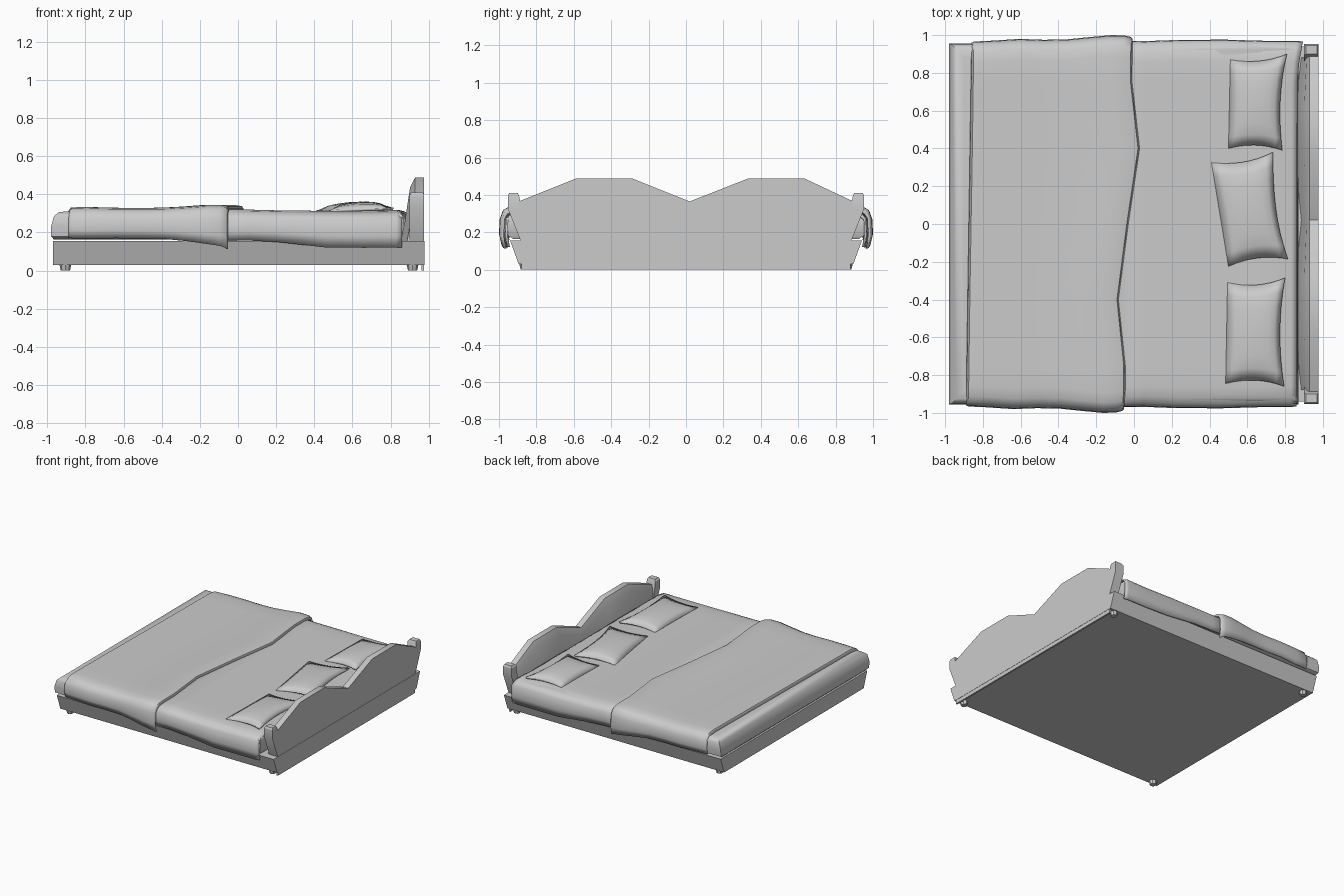
import bpy, bmesh, math

if "Cube" in bpy.data.objects:
    bpy.data.objects.remove(bpy.data.objects["Cube"])


def build(name, verts, faces, smooth=None):
    me = bpy.data.meshes.new(name)
    me.from_pydata(verts, [], faces)
    ob = bpy.data.objects.new(name, me)
    bpy.context.collection.objects.link(ob)
    bpy.ops.object.select_all(action='DESELECT')
    bpy.context.view_layer.objects.active = ob
    ob.select_set(True)
    if smooth:
        bpy.ops.object.shade_smooth_by_angle(angle=math.radians(smooth))
    return ob


def loft(name, rings, smooth=None):
    """Closed solid through rings of equal length, capped at both ends."""
    n = len(rings[0])
    verts = [v for r in rings for v in r]
    faces = [(i*n+j, i*n+(j+1) % n, (i+1)*n+(j+1) % n, (i+1)*n+j)
             for i in range(len(rings)-1) for j in range(n)]
    faces += [tuple(range(n))[::-1], tuple(range(len(verts)-n, len(verts)))]
    ob = build(name, verts, faces, smooth)
    bm = bmesh.new()
    bm.from_mesh(ob.data)
    bmesh.ops.recalc_face_normals(bm, faces=bm.faces)
    bm.to_mesh(ob.data)
    bm.free()
    return ob


def grid(name, rows, thick, smooth=45):
    """Open cloth surface, rows along x and columns along y."""
    n = len(rows[0])
    verts = [v for r in rows for v in r]
    faces = [(i*n+j, (i+1)*n+j, (i+1)*n+j+1, i*n+j+1)
             for i in range(len(rows)-1) for j in range(n-1)]
    ob = build(name, verts, faces, smooth)
    m = ob.modifiers.new("thickness", 'SOLIDIFY')
    m.thickness, m.offset = thick, -1
    return ob


def rect(x0, x1, y0, y1, z):
    return [(x0, y0, z), (x1, y0, z), (x1, y1, z), (x0, y1, z)]


def interp(pts, t):
    for (a, va), (b, vb) in zip(pts, pts[1:]):
        if t <= b:
            return va + (vb-va)*max(0, t-a)/(b-a)
    return pts[-1][1]


# Base frame with tapered sides, and the low rail under the head end
loft("base_frame", [rect(-.97, .978, -.895, .895, .03),
                    rect(-.97, .978, -.94, .94, .155)])
loft("head_rail", [rect(.962, .976, -.88, .88, 0), rect(.962, .976, -.88, .88, .03)])

# Feet
for x in (-.905, .915):
    for y in (-.86, .86):
        loft("foot", [[(x+r*math.cos(a*math.pi/4), y+r*math.sin(a*math.pi/4), z)
                       for a in range(8)] for r, z in ((.024, 0), (.032, .035))], 40)

# Headboard: two padded panels with angled tops, each a row of side sections
PANEL = [(-.895, .365, .03), (-.59, .487, 0), (-.285, .487, 0), (.02, .365, .03),
         (.33, .487, 0), (.635, .487, 0), (.895, .365, .03)]
rings = []
for y, top, inset in PANEL:
    yb = max(-.88, min(.88, y))
    rings.append([(.976, yb, .15), (.976, y, top), (.928, y, top),
                  (.902+inset*.4, y, top-.05), (.872+inset, yb, .24),
                  (.855+inset, yb, .15)])
loft("headboard", rings, 35)

# Headboard posts, leaning outwards
for s in (-1, 1):
    loft("headboard_post", [rect(.90, .976, s*.84, s*.882, .15),
                            rect(.90, .976, s*.88, s*.952, .325),
                            rect(.90, .976, s*.892, s*.952, .395),
                            rect(.91, .97, s*.90, s*.945, .41)], 25)

# Mattress: rounded block
loft("mattress", [rect(-.965, .85, -.92, .92, .163),
                  rect(-.98, .86, -.95, .95, .18),
                  rect(-.98, .87, -.955, .955, .23),
                  rect(-.965, .865, -.95, .95, .285),
                  rect(-.94, .85, -.925, .925, .306),
                  rect(-.90, .82, -.88, .88, .311)], 50)


def drape(name, stations, start, end, thick):
    """Cloth over the bed. Station: position 0-1, top z, half width, hem z."""
    rows = []
    for t, top, out, hem in stations:
        half = [(out-.012, hem), (out, hem+.4*(.27-hem)), (out-.004, .27),
                (out-.022, top-.024), (out-.055, top-.007), (out-.11, top),
                (.75, top), (.4, top), (.2, top)]
        sec = [(-y, z) for y, z in half] + [(0, top)] + half[::-1]
        rows.append([(interp(start, y)*(1-t) + interp(end, y)*t, y, z) for y, z in sec])
    return grid(name, rows, thick)


# Bottom sheet toward the head
drape("bed_sheet", [(0, .322, .972, .16), (.2, .32, .968, .158), (.35, .316, .974, .15),
                    (.6, .313, .976, .122), (.8, .314, .97, .12), (.97, .318, .97, .12),
                    (1, .31, .965, .12)],
      [(-1, -.15), (1, -.15)], [(-1, .86), (.8, .865), (1, .90)], .012)

# Blanket over the foot half, with a wavy folded edge
fold = [(-1, -.055), (-.8, -.04), (-.42, -.085), (0, -.03), (.4, .03), (.75, -.01), (1, -.008)]
drape("blanket", [(0, .314, .96, .172), (.015, .332, .966, .17), (.12, .333, .97, .168),
                  (.3, .329, .98, .17), (.45, .329, .975, .168), (.6, .33, .978, .166),
                  (.74, .336, .99, .155), (.87, .344, 1.0, .14), (.95, .344, .998, .13),
                  (.99, .338, .99, .118), (1, .323, .98, .112)],
      [(-1, -.89), (1, -.86)], fold, .012)


def pillow(corners):
    """Cushion from its four corners in plan, edges pinched inward."""
    n = 8
    (ax, ay), (bx, by), (cx, cy), (dx, dy) = corners
    mx, my = (ax+bx+cx+dx)/4, (ay+by+cy+dy)/4
    rows = []
    for i in range(n+1):
        u, row = i/n, []
        for j in range(n+1):
            v = j/n
            x = (ax*(1-u)+bx*u)*(1-v) + (dx*(1-u)+cx*u)*v
            y = (ay*(1-u)+by*u)*(1-v) + (dy*(1-u)+cy*u)*v
            eu, ev = 4*u*(1-u), 4*v*(1-v)
            x += (mx-x)*.16*ev*u
            y += (my-y)*.09*eu
            row.append((x, y, .318 + .012*u + .037*(eu*ev)**.5))
        rows.append(row)
    # Corners run from low y to high y so the surface faces upward
    grid("pillow", rows, .012, 60)


pillow([(.50, .40), (.785, .39), (.81, .90), (.51, .87)])
pillow([(.50, -.225), (.815, -.185), (.735, .38), (.41, .325)])
pillow([(.485, -.845), (.795, -.86), (.80, -.285), (.495, -.31)])
